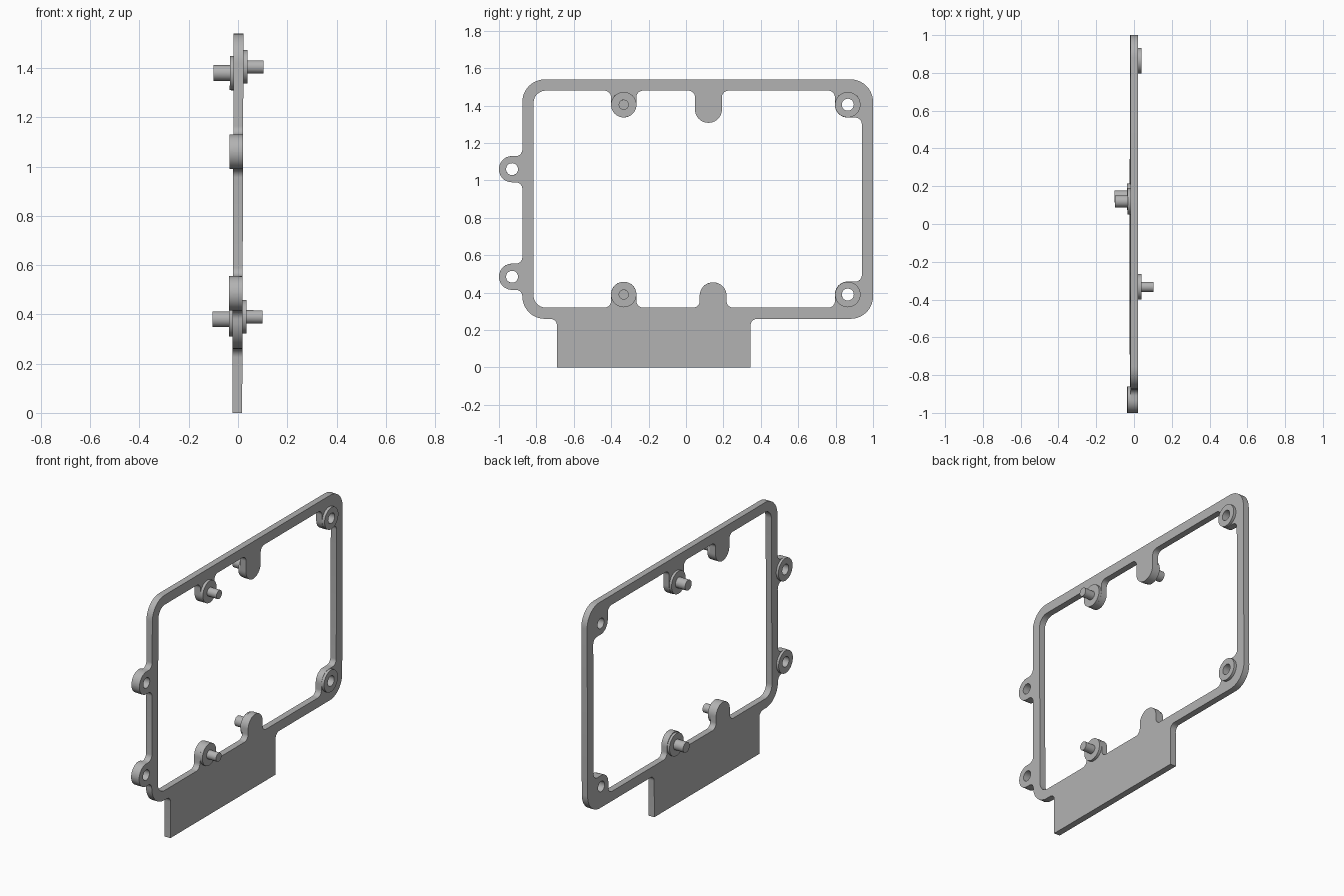
import bpy, bmesh, math
from mathutils import Matrix, Vector

cube = bpy.data.objects.get("Cube")
if cube:
    bpy.data.objects.remove(cube, do_unlink=True)

grey = bpy.data.materials.new("plain grey")
grey.use_nodes = True
grey.diffuse_color = (0.45, 0.45, 0.45, 1)
grey.node_tree.nodes["Principled BSDF"].inputs["Base Color"].default_value = (0.45, 0.45, 0.45, 1)

HALF = 0.02       # half thickness of the frame
FILLET = 0.035
TILT = Matrix.Translation((0, 0, 0.9)) @ Matrix.Rotation(0.0035, 4, 'Y') @ Matrix.Translation((0, 0, -0.9))
# Outlines are drawn in y and z and extruded along x
STAND = Matrix(((0, 0, 1, 0), (1, 0, 0, 0), (0, 1, 0, 0), (0, 0, 0, 1)))


def rounded(corners, steps=10):
    """Outline with each right-angled corner (y, z, radius) rounded."""
    points = []
    for i, (y, z, r) in enumerate(corners):
        p = Vector((y, z))
        if r == 0:
            points.append(p)
            continue
        u = (Vector(corners[i - 1][:2]) - p).normalized()
        v = (Vector(corners[(i + 1) % len(corners)][:2]) - p).normalized()
        c = p + (u + v) * r
        for k in range(steps + 1):
            t = math.pi / 2 * k / steps
            points.append(c - r * (v * math.cos(t) + u * math.sin(t)))
    return points


def circle(y, z, r, n=40):
    return [Vector((y + r * math.cos(2 * math.pi * k / n), z + r * math.sin(2 * math.pi * k / n)))
            for k in range(n)]


def slab(name, outlines, x0, x1):
    """Flat plate from x0 to x1; the inner outlines become holes."""
    data = bpy.data.curves.new(name, 'CURVE')
    data.dimensions = '2D'
    data.fill_mode = 'BOTH'
    data.extrude = (x1 - x0) / 2
    for outline in outlines:
        spline = data.splines.new('POLY')
        spline.points.add(len(outline) - 1)
        for point, co in zip(spline.points, outline):
            point.co = (co.x, co.y, 0, 1)
        spline.use_cyclic_u = True
    helper = bpy.data.objects.new(name + "_outline", data)
    bpy.context.collection.objects.link(helper)
    bpy.context.view_layer.update()
    graph = bpy.context.evaluated_depsgraph_get()
    mesh = bpy.data.meshes.new_from_object(helper.evaluated_get(graph))
    bpy.data.objects.remove(helper, do_unlink=True)
    mesh.transform(TILT @ Matrix.Translation(((x0 + x1) / 2, 0, 0)) @ STAND)
    bm = bmesh.new()
    bm.from_mesh(mesh)
    bmesh.ops.remove_doubles(bm, verts=bm.verts, dist=0.0001)
    bmesh.ops.recalc_face_normals(bm, faces=bm.faces)
    bm.to_mesh(mesh)
    bm.free()
    mesh.materials.clear()
    mesh.materials.append(grey)
    obj = bpy.data.objects.new(name, mesh)
    bpy.context.collection.objects.link(obj)
    bpy.ops.object.select_all(action='DESELECT')
    obj.select_set(True)
    bpy.context.view_layer.objects.active = obj
    bpy.ops.object.shade_smooth_by_angle(angle=math.radians(30))
    return obj


def tab(y0, y1, base, tip):
    """Round-ended tab from a horizontal edge, filleted at its root."""
    r = abs(y1 - y0) * 0.495
    return [(y0, base, FILLET), (y0, tip, r), (y1, tip, r), (y1, base, FILLET)]


def ear(z):
    """Round-ended ear on the front edge, from top to bottom."""
    return [(-0.875, z + 0.07, FILLET), (-1, z + 0.07, 0.0695),
            (-1, z - 0.07, 0.0695), (-0.875, z - 0.07, FILLET)]


ears = [(-0.93, 1.06), (-0.93, 0.485)]
corner_bosses = [(0.865, 1.405), (0.865, 0.39)]
pin_bosses = [(-0.333, 1.405), (-0.333, 0.39)]
tab_pins = [(0.12, 1.38), (0.145, 0.38)]

# Frame with its bottom plate, ears and inner tabs
outer = [(-0.69, 0, 0), (0.345, 0, 0), (0.345, 0.26, FILLET),
         (1, 0.26, 0.12), (1, 1.54, 0.12), (-0.875, 1.54, 0.12)]
outer += ear(1.06) + ear(0.485) + [(-0.875, 0.26, 0.12), (-0.69, 0.26, FILLET)]
bottom, top = 0.32, 1.48
inner = [(-0.815, bottom, 0.065)]
inner += tab(-0.401, -0.265, bottom, 0.458) + tab(0.073, 0.217, bottom, 0.455)
inner += [(0.796, bottom, FILLET), (0.796, 0.459, 0.068), (0.94, 0.459, FILLET),
          (0.94, 1.336, FILLET), (0.796, 1.336, 0.068), (0.796, top, FILLET)]
inner += tab(0.192, 0.048, top, 1.308) + tab(-0.265, -0.401, top, 1.337)
inner += [(-0.815, top, 0.065)]
holes = [circle(y, z, 0.032) for y, z in ears + corner_bosses]
slab("frame", [rounded(outer), rounded(inner)] + holes, -HALF, HALF)

for label, i in (("upper", 0), ("lower", 1)):
    # Raised rings around the screw holes
    y, z = ears[i]
    slab(label + "_ear_pad", [circle(y, z, 0.07), circle(y, z, 0.032)], -0.035, -HALF)
    y, z = corner_bosses[i]
    slab(label + "_corner_pad", [circle(y, z, 0.068), circle(y, z, 0.032)], HALF, 0.037)
    # Left-facing pads and pins
    y, z = pin_bosses[i]
    slab(label + "_left_pad", [circle(y, z, 0.068)], HALF, 0.037)
    slab(label + "_left_pin", [circle(y, z, 0.027)], 0.03, 0.102)
    # Right-facing pads and pins
    y, z = tab_pins[i]
    slab(label + "_right_pad", [circle(y, z, 0.07)], -0.035, -HALF)
    slab(label + "_right_pin", [circle(y, z, 0.032)], -0.102, -0.03)
